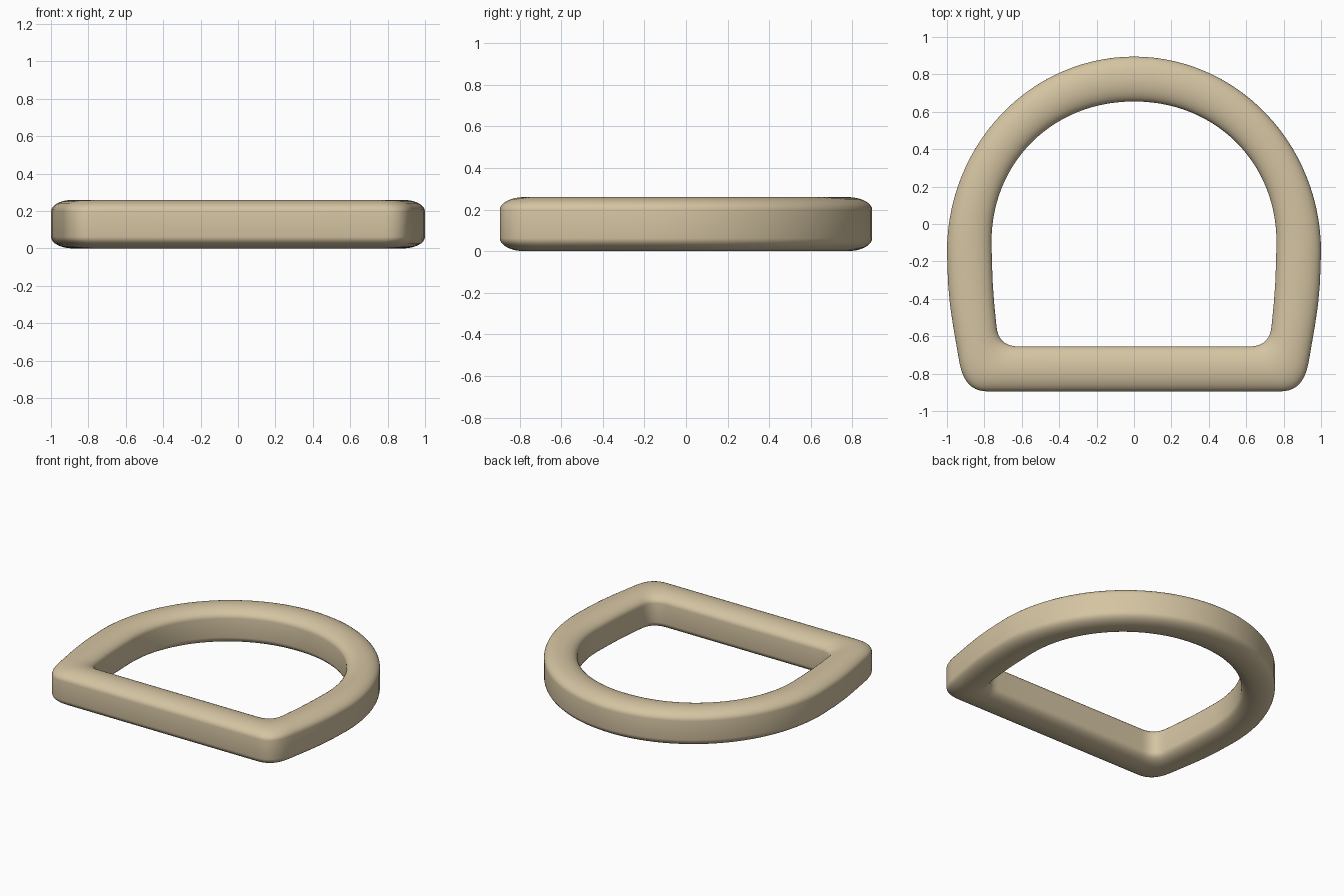
import bpy, bmesh, math
from mathutils import Vector

if "Cube" in bpy.data.objects:
    bpy.data.objects.remove(bpy.data.objects["Cube"])

H = 0.26   # ring thickness


def half_outline(a, b, cy, exp, side, n_arc=28, n_corner=10):
    """Right half of a D outline, from the top centre to the bottom bar."""
    pts = []
    for i in range(n_arc + 1):
        t = math.pi / 2 * i / n_arc
        pts.append(Vector((a * math.sin(t) ** (2 / exp),
                           cy + b * max(0, math.cos(t)) ** (2 / exp))))
    pts += [Vector(p) for p in side]
    corner_start, control, corner_end = pts[-3:]
    pts = pts[:-2]
    for i in range(1, n_corner + 1):      # rounded lower corner
        t = i / n_corner
        u = 1 - t
        pts.append(corner_start * (u ** 3 + 0.9 * u * u * t) + control * (2.1 * u * u * t + 2.1 * u * t * t)
                   + corner_end * (t ** 3 + 0.9 * u * t * t))
    pts += [corner_end * 1.0]
    pts[-1] = Vector((corner_end.x / 2, corner_end.y))
    return pts


def full_outline(half):
    bottom = Vector((0, half[-1].y))
    left = [Vector((-p.x, p.y)) for p in reversed(half[1:])]
    return half + [bottom] + left


outer = full_outline(half_outline(1.0, 1.045, -0.15, 2.0,
    [(0.994, -0.32), (0.984, -0.43), (0.968, -0.54), (0.937, -0.72), (0.91, -0.895), (0.78, -0.895)]))
inner = full_outline(half_outline(0.762, 0.755, -0.10, 2.06,
    [(0.759, -0.22), (0.755, -0.32), (0.748, -0.42), (0.735, -0.55), (0.722, -0.655), (0.61, -0.655)]))

# Cross-section: (fraction from outer to inner edge, height), flat walls with rounded shoulders
quarter = []
for i in range(9):
    t = math.pi / 2 * i / 8
    quarter.append((0.5 * (1 - math.sin(t)), H - 0.062 + 0.062 * math.cos(t)))
top = quarter[::-1] + [(1 - f, z) for f, z in quarter[1:]][0:]
# quarter runs crown -> outer wall; reversed it runs wall -> crown, then on to the inner wall
section = top + [(f, H - z) for f, z in reversed(top)]

# Loft the section round the D
bm = bmesh.new()
rings = [[bm.verts.new((*o.lerp(i, f), z)) for f, z in section] for o, i in zip(outer, inner)]
n, m = len(rings), len(section)
for k in range(n):
    r0, r1 = rings[k], rings[(k + 1) % n]
    for j in range(m):
        bm.faces.new((r0[j], r0[(j + 1) % m], r1[(j + 1) % m], r1[j]))
bmesh.ops.recalc_face_normals(bm, faces=bm.faces)
mesh = bpy.data.meshes.new("d_ring")
bm.to_mesh(mesh)
bm.free()
ring = bpy.data.objects.new("d_ring", mesh)
bpy.context.collection.objects.link(ring)

tan = bpy.data.materials.new("tan")
tan.diffuse_color = (0.66, 0.55, 0.36, 1)
tan.use_nodes = True
tan.node_tree.nodes["Principled BSDF"].inputs["Base Color"].default_value = tan.diffuse_color
mesh.materials.append(tan)

bpy.context.view_layer.objects.active = ring
ring.select_set(True)
bpy.ops.object.shade_smooth_by_angle(angle=math.radians(40))
